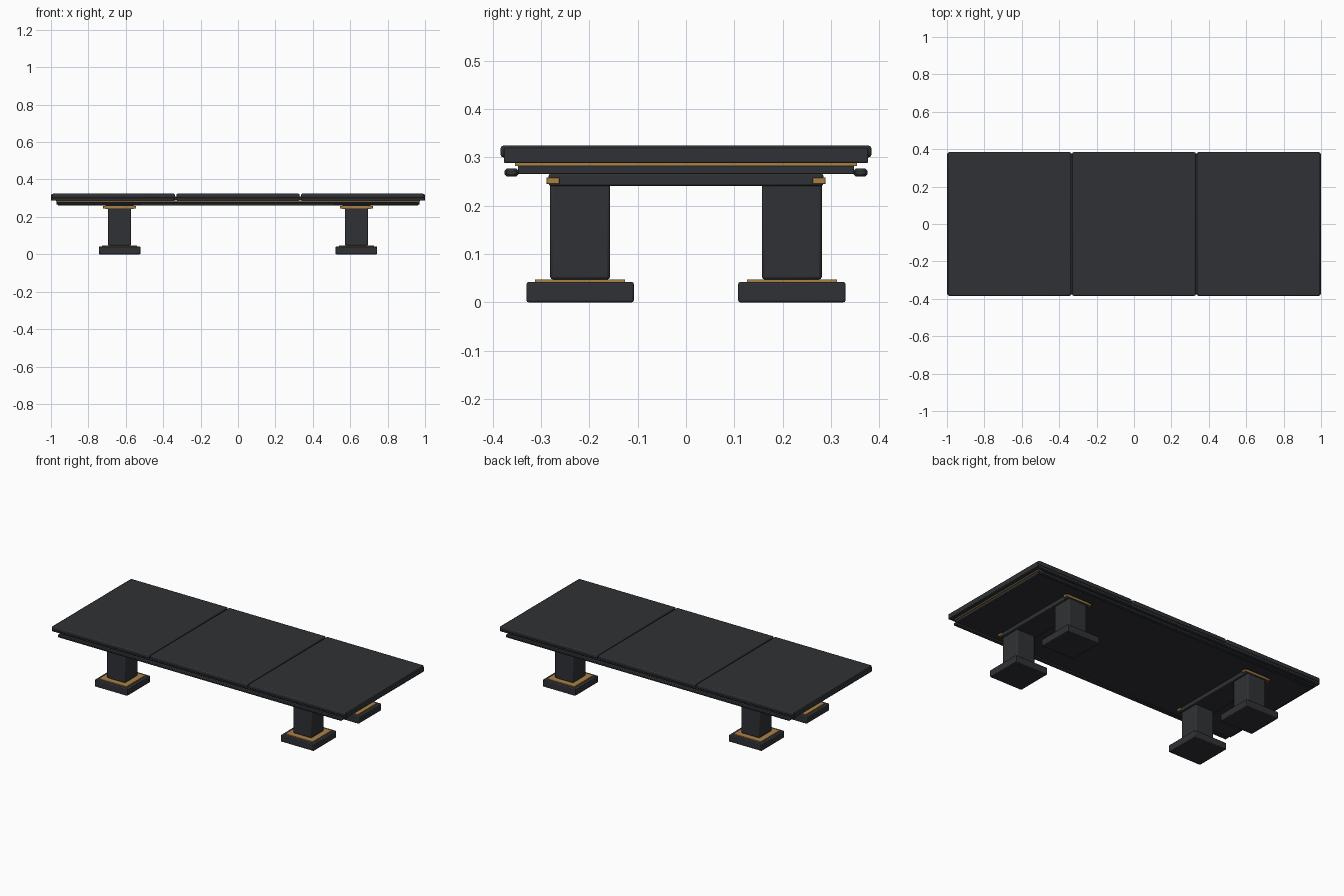
import bpy

if "Cube" in bpy.data.objects:
    bpy.data.objects.remove(bpy.data.objects["Cube"])


def material(name, color):
    m = bpy.data.materials.new(name)
    m.diffuse_color = color
    m.use_nodes = True
    m.node_tree.nodes["Principled BSDF"].inputs["Base Color"].default_value = m.diffuse_color
    return m


DARK = material("dark_lacquer", (0.028, 0.031, 0.035, 1))
GOLD = material("brass", (0.40, 0.22, 0.06, 1))


def box(name, x, y, z, mat=DARK, bevel=0.004, segments=2):
    """Bevelled box from (min, max) ranges on each axis."""
    bpy.ops.mesh.primitive_cube_add(
        size=1, location=[(a + b) / 2 for a, b in (x, y, z)])
    ob = bpy.context.object
    ob.name = name
    ob.scale = [b - a for a, b in (x, y, z)]
    bpy.ops.object.transform_apply(location=False, rotation=False, scale=True)
    ob.data.materials.append(mat)
    if bevel:
        mod = ob.modifiers.new("soft_edges", 'BEVEL')
        mod.width = bevel
        mod.segments = segments
    bpy.ops.object.shade_smooth_by_angle()
    return ob


def centred(name, cx, cy, half, z, **kw):
    return box(name, (cx - half, cx + half), (cy - half, cy + half), z, **kw)


# Table top: three panels with narrow seams over a continuous core
for i, (a, b) in enumerate([(-0.995, -0.337), (-0.329, 0.329), (0.337, 0.995)]):
    box(f"top_panel_{i + 1}", (a, b), (-0.384, 0.384), (0.300, 0.324), bevel=0.006)
    box(f"panel_core_{i + 1}", (a + 0.002, b - 0.002), (-0.377, 0.377), (0.288, 0.312))
box("seam_core", (-0.98, 0.98), (-0.375, 0.375), (0.289, 0.310), bevel=0)
for s, side in ((-1, "left"), (1, "right")):
    box(f"end_trim_{side}", tuple(sorted((s * 0.985, s * 1.0))),
        (-0.377, 0.377), (0.288, 0.319), bevel=0.003)

# Brass reveal and apron under the top
box("brass_reveal", (-0.974, 0.974), (-0.354, 0.354), (0.2825, 0.2885), GOLD, 0)
box("apron", (-0.970, 0.970), (-0.348, 0.348), (0.265, 0.283), bevel=0.003)

# Slim rails along the long sides
for s, side in ((-1, "front"), (1, "back")):
    box(f"{side}_rail", (-0.965, 0.965), tuple(sorted((s * 0.346, s * 0.376))),
        (0.260, 0.277), bevel=0.005, segments=1)

# Leg pairs, joined by a cross beam with brass ends
for sx, xs in ((-1, "left"), (1, "right")):
    cx = sx * 0.633
    box(f"{xs}_cross_beam", (cx - 0.075, cx + 0.075), (-0.284, 0.284), (0.241, 0.266))
    for sy, ys in ((-1, "front"), (1, "back")):
        cy = sy * 0.219
        tag = f"{xs}_{ys}"
        centred(f"{tag}_foot", cx, cy, 0.111, (0, 0.042))
        centred(f"{tag}_brass_plate", cx, cy, 0.093, (0.041, 0.047), mat=GOLD, bevel=0)
        centred(f"{tag}_column", cx, cy, 0.062, (0.047, 0.25), bevel=0.006)
        box(f"{tag}_brass_cap", (cx - 0.088, cx + 0.088),
            tuple(sorted((sy * 0.262, sy * 0.289))), (0.245, 0.258), GOLD, 0.001, 1)
